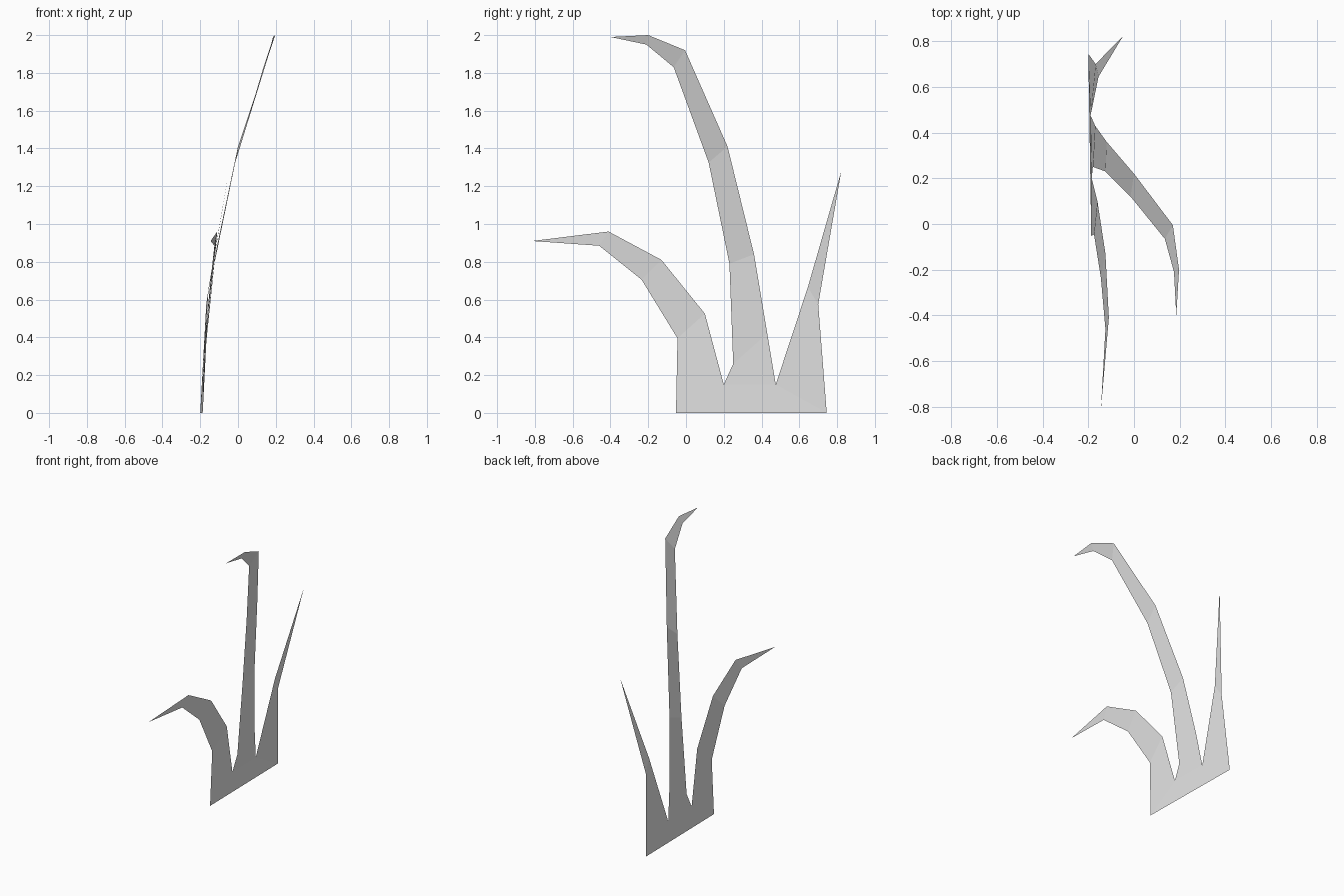
import bpy
import bmesh

# Remove the default cube only
default_cube = bpy.data.objects.get("Cube")
if default_cube:
    bpy.data.objects.remove(default_cube, do_unlink=True)

# One plain grey for the whole tuft
grey = bpy.data.materials.new("plain_grey")
grey.use_nodes = True
grey.diffuse_color = (0.8, 0.8, 0.8, 1)
grey.node_tree.nodes["Principled BSDF"].inputs["Base Color"].default_value = grey.diffuse_color


def add_strip(name, rungs, tip=None):
    """Flat-shaded paper-thin strip through (near edge, far edge) rungs, closed by a tip."""
    bm = bmesh.new()
    rows = [[bm.verts.new(point) for point in rung] for rung in rungs]
    for (near, far), (next_near, next_far) in zip(rows, rows[1:]):
        bm.faces.new((near, far, next_far, next_near))
    if tip:
        bm.faces.new((*rows[-1], bm.verts.new(tip)))
    mesh = bpy.data.meshes.new(name)
    bm.to_mesh(mesh)
    bm.free()
    mesh.materials.append(grey)
    strip = bpy.data.objects.new(name, mesh)
    bpy.context.scene.collection.objects.link(strip)
    return strip


# Shared root points, so that the blades grow out of the base without gaps
front_corner = (-0.187, -0.053, 0)
back_corner = (-0.2, 0.745, 0)
front_notch = (-0.185, 0.2, 0.15)
back_notch = (-0.19, 0.475, 0.15)

# Base between the three blades
add_strip("tuft_base", [(front_corner, back_corner), (front_notch, back_notch)])

# Low blade drooping to the front
add_strip("front_blade", [
    (front_corner, front_notch),
    ((-0.175, -0.045, 0.395), (-0.16, 0.1, 0.525)),
    ((-0.145, -0.235, 0.705), (-0.125, -0.13, 0.81)),
    ((-0.125, -0.46, 0.885), (-0.11, -0.41, 0.96)),
], tip=(-0.145, -0.815, 0.91))

# Tall blade arching over sideways and to the front
add_strip("tall_blade", [
    (front_notch, back_notch),
    ((-0.18, 0.25, 0.26), (-0.17, 0.43, 0.42)),
    ((-0.125, 0.23, 0.79), (-0.12, 0.36, 0.84)),
    ((-0.015, 0.12, 1.325), (0, 0.22, 1.41)),
    ((0.135, -0.065, 1.83), (0.17, -0.005, 1.92)),
    ((0.175, -0.21, 1.95), (0.197, -0.2, 2)),
], tip=(0.185, -0.4, 1.99))

# Straight pointed blade at the back
add_strip("back_blade", [
    (back_notch, back_corner),
    ((-0.155, 0.645, 0.665), (-0.168, 0.7, 0.575)),
], tip=(-0.048, 0.822, 1.28))
